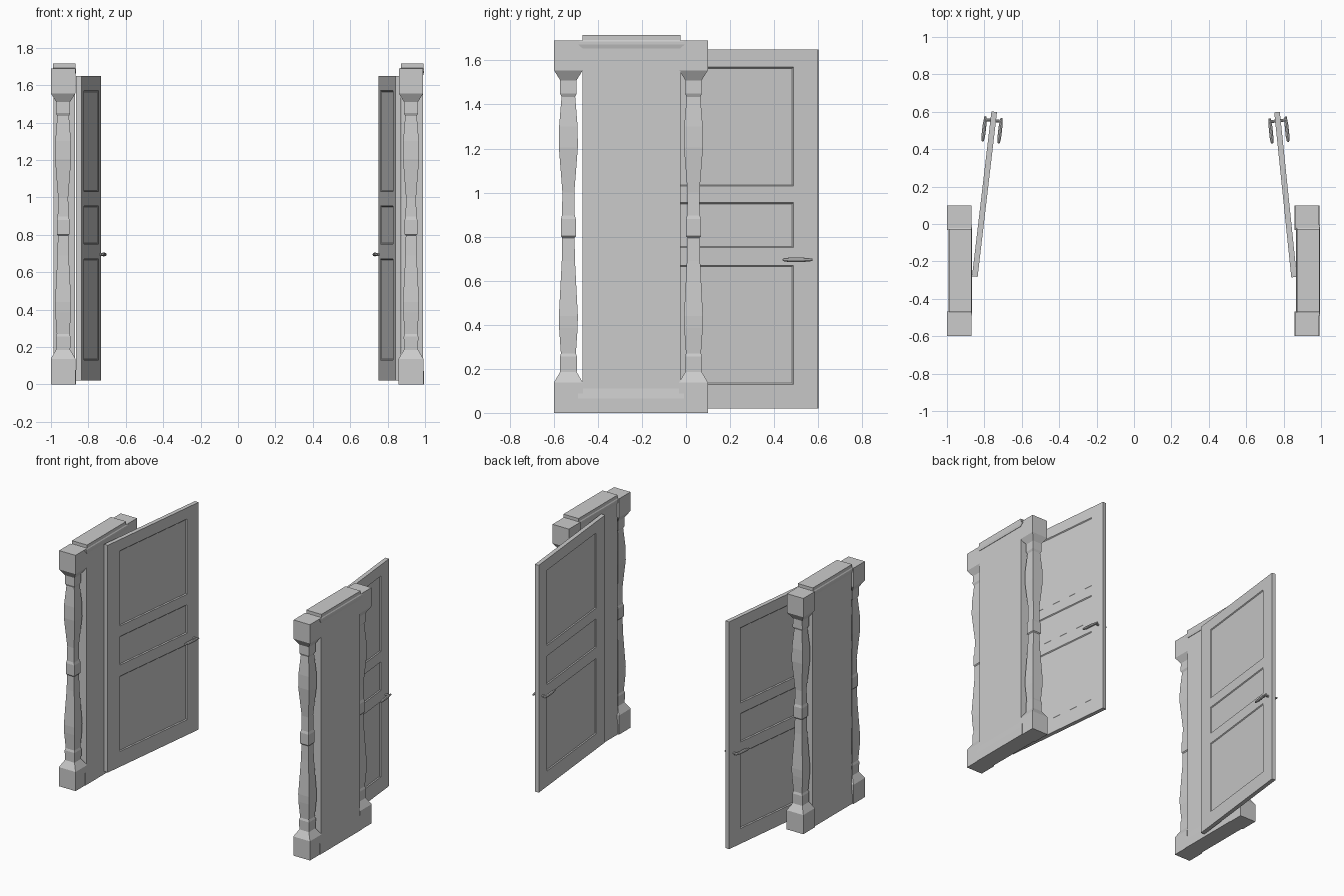
import bpy, bmesh, math
from mathutils import Matrix

if "Cube" in bpy.data.objects:
    bpy.data.objects.remove(bpy.data.objects["Cube"])


def finish(bm, name, matrix=None):
    if matrix:
        bm.transform(matrix)
    bmesh.ops.recalc_face_normals(bm, faces=bm.faces)
    me = bpy.data.meshes.new(name)
    bm.to_mesh(me)
    bm.free()
    ob = bpy.data.objects.new(name, me)
    bpy.context.collection.objects.link(ob)
    return ob


def loft(name, rings, matrix=None):
    """Stack closed rings of points and cap both ends."""
    bm = bmesh.new()
    loops = [[bm.verts.new(p) for p in r] for r in rings]
    n = len(loops[0])
    for a, b in zip(loops, loops[1:]):
        for i in range(n):
            j = (i + 1) % n
            bm.faces.new((a[i], a[j], b[j], b[i]))
    bm.faces.new(loops[0])
    bm.faces.new(loops[-1])
    return finish(bm, name, matrix)


def rect(cx, cy, hx, hy, z):
    return [(cx + sx * hx, cy + sy * hy, z)
            for sx, sy in ((-1, -1), (1, -1), (1, 1), (-1, 1))]


# turned post outline: half width, height
POST = [(.066, 0), (.066, .137), (.038, .185), (.039, .255), (.034, .27),
        (.042, .385), (.043, .44), (.030, .69), (.028, .795), (.034, .802),
        (.034, .88), (.029, .897), (.027, 1.0), (.043, 1.205), (.042, 1.30),
        (.031, 1.435), (.038, 1.45), (.037, 1.51), (.065, 1.555), (.065, 1.69)]
# moulded cap outline: half width x, half depth y, height
CAP = [(.060, .222, 1.655), (.064, .242, 1.672), (.064, .242, 1.685),
       (.060, .222, 1.692), (.060, .222, 1.715)]


def jamb(side, x):
    for end, y in (("front", -.534), ("back", .034)):
        loft(f"{side}_{end}_post", [rect(x, y, h, h, z) for h, z in POST])
    xp = x + .006
    loft(f"{side}_wall_panel", [rect(xp, -.248, .057, .222, z) for z in (.0, 1.66)])
    loft(f"{side}_plinth", [rect(xp, -.25, hx, .24, z)
                            for hx, z in ((.063, 0), (.063, .065), (.057, .11))])
    loft(f"{side}_cap", [rect(xp, -.248, hx, hy, z) for hx, hy, z in CAP])


def door(side, x, y, angle):
    M = Matrix.Translation((x, y, 0)) @ Matrix.Rotation(angle, 4, 'Z')
    us = [0, .12, .775, .887]
    zs = [.02, .13, .67, .75, .955, 1.03, 1.57, 1.65]
    T = .015
    bm = bmesh.new()
    sheets, recess = [], []
    # both faces of the leaf as a grid of stiles, rails and panels
    for sx in (-T, T):
        g = [[bm.verts.new((sx, u, z)) for z in zs] for u in us]
        sheets.append(g)
        for i in range(3):
            for j in range(7):
                q = [g[i][j], g[i + 1][j], g[i + 1][j + 1], g[i][j + 1]]
                f = bm.faces.new(q if sx > 0 else q[::-1])
                if i == 1 and j in (1, 3, 5):
                    recess.append(f)
    # edge band around the leaf
    rim = ([(i, 0) for i in range(3)] + [(3, j) for j in range(7)]
           + [(i, 7) for i in range(3, 0, -1)] + [(0, j) for j in range(7, 0, -1)])
    a, b = sheets
    for (i, j), (k, l) in zip(rim, rim[1:] + rim[:1]):
        bm.faces.new((a[i][j], a[k][l], b[k][l], b[i][j]))
    bmesh.ops.recalc_face_normals(bm, faces=bm.faces)
    # recessed panels
    bmesh.ops.inset_individual(bm, faces=recess, thickness=.008, depth=-.006)
    finish(bm, f"{side}_door_leaf", M)

    # lever handle on each face
    for s, tag in ((-1, "outer"), (1, "inner")):
        def ring(r, u, n=8):
            return [(s * .043 + r * math.cos(t * math.tau / n), u,
                     .695 + r * math.sin(t * math.tau / n)) for t in range(n)]
        loft(f"{side}_{tag}_lever", [ring(r, u) for r, u in (
            (.004, .722), (.007, .728), (.010, .752), (.010, .815),
            (.007, .845), (.006, .858))], M)
        stem = [[(s * d, .84 + .008 * math.cos(t * math.tau / 8),
                  .695 + .008 * math.sin(t * math.tau / 8)) for t in range(8)]
                for d in (.012, .043)]
        loft(f"{side}_{tag}_handle_stem", stem, M)


jamb("left", -.935)
jamb("right", .925)
door("left", -.851, -.281, -.117)
door("right", .856, -.284, .103)
